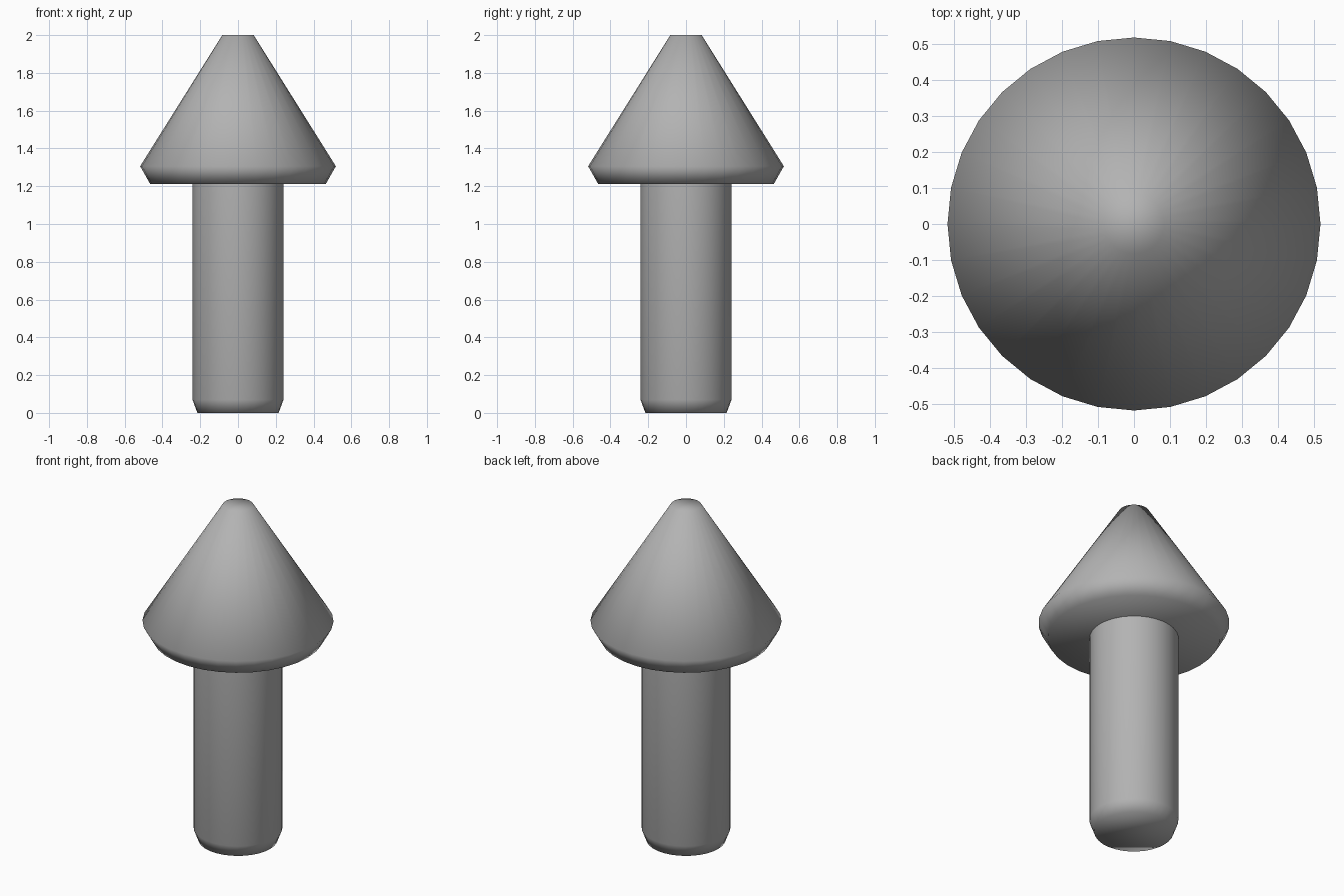
import bpy, bmesh
from math import cos, sin, tau

if "Cube" in bpy.data.objects:
    bpy.data.objects.remove(bpy.data.objects["Cube"])

SIDES = 32

grey = bpy.data.materials.new("dark_grey")
grey.diffuse_color = (0.45, 0.45, 0.45, 1)
grey.use_nodes = True
grey.node_tree.nodes["Principled BSDF"].inputs["Base Color"].default_value = grey.diffuse_color


def lathe(name, profile, top_cap=True):
    """Smooth solid of revolution from (radius, z) points, bottom to top."""
    bm = bmesh.new()
    rings = [[bm.verts.new((-r * sin(tau * i / SIDES), r * cos(tau * i / SIDES), z))
              for i in range(SIDES)] for r, z in profile]
    for low, high in zip(rings, rings[1:]):
        for i in range(SIDES):
            j = (i + 1) % SIDES
            bm.faces.new((low[i], low[j], high[j], high[i]))
    bm.faces.new(rings[0][::-1])
    if top_cap:
        bm.faces.new(rings[-1])
    for face in bm.faces:
        face.smooth = True
    mesh = bpy.data.meshes.new(name)
    bm.to_mesh(mesh)
    bm.free()
    mesh.materials.append(grey)
    obj = bpy.data.objects.new(name, mesh)
    bpy.context.collection.objects.link(obj)
    return obj


# Shaft with a chamfered foot, its open end hidden inside the head
lathe("shaft", [(0.215, 0), (0.241, 0.07), (0.241, 1.23)], top_cap=False)

# Blunt cone head with a tapered lower rim
lathe("head", [(0.465, 1.212), (0.518, 1.306), (0.083, 2.0)])
